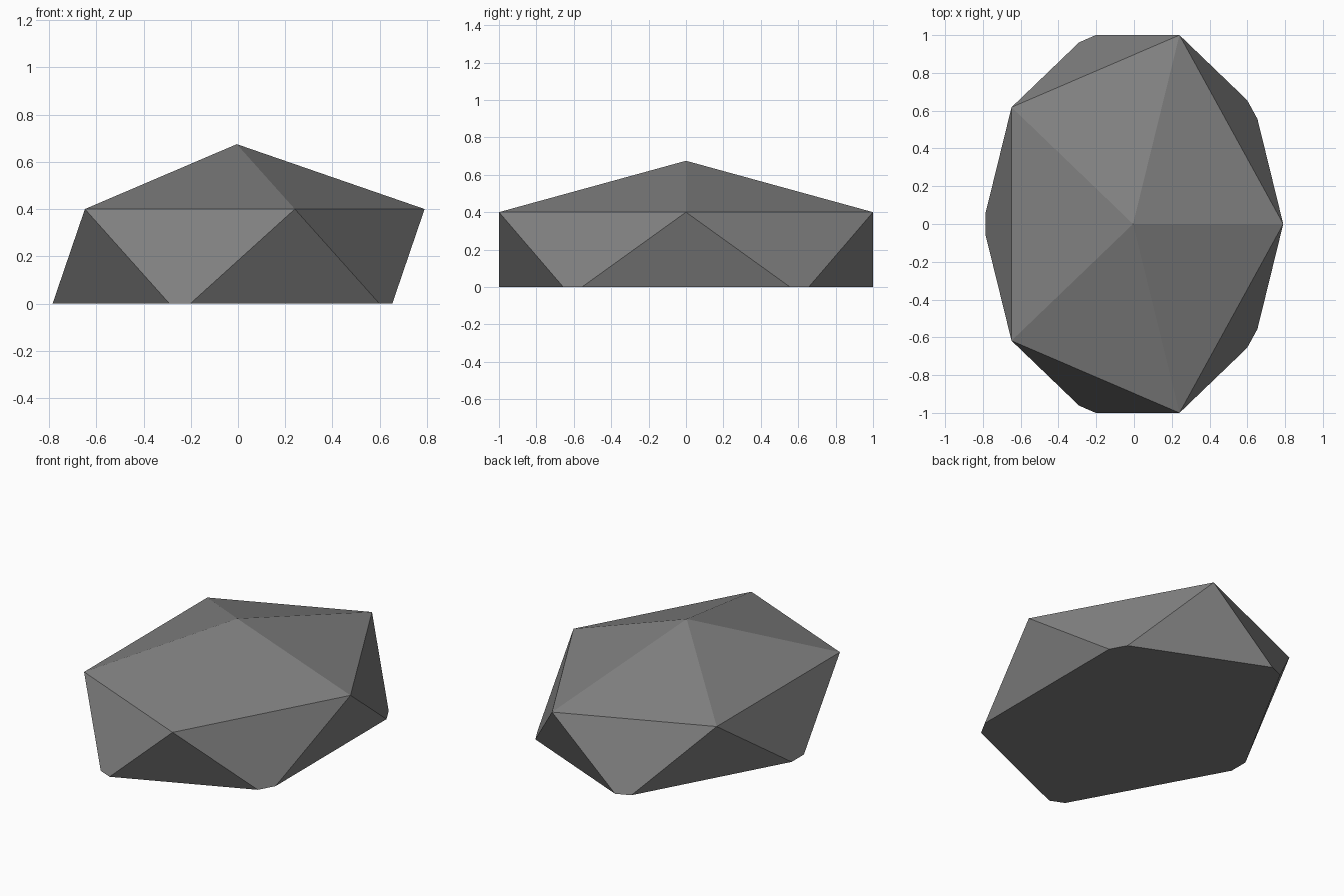
import bpy
import bmesh
from mathutils import Matrix, Vector

cube = bpy.data.objects.get("Cube")
if cube:
    bpy.data.objects.remove(cube, do_unlink=True)

# Stone material
stone = bpy.data.materials.new("stone_grey")
stone.use_nodes = True
grey = (0.22, 0.22, 0.22, 1.0)
stone.diffuse_color = grey
bsdf = next(n for n in stone.node_tree.nodes if n.type == 'BSDF_PRINCIPLED')
bsdf.inputs["Base Color"].default_value = grey
bsdf.inputs["Roughness"].default_value = 0.9

# Rock body: a stretched twenty-sided ball sunk into the ground
bm = bmesh.new()
bmesh.ops.create_icosphere(bm, subdivisions=1, radius=1.0)
place = Matrix.Translation((-0.005, 0, 0.178)) @ Matrix.Diagonal((0.889, 1.1756, 0.497, 1))
bmesh.ops.transform(bm, matrix=place, verts=bm.verts)

# Flat underside: slice off everything below the ground and cap it
cut = bmesh.ops.bisect_plane(
    bm, geom=bm.verts[:] + bm.edges[:] + bm.faces[:],
    plane_co=Vector((0, 0, 0)), plane_no=Vector((0, 0, 1)), clear_inner=True)
rim = [e for e in cut["geom_cut"] if isinstance(e, bmesh.types.BMEdge)]
bmesh.ops.contextual_create(bm, geom=rim)
bmesh.ops.recalc_face_normals(bm, faces=bm.faces)
for face in bm.faces:
    face.smooth = False

mesh = bpy.data.meshes.new("rock")
bm.to_mesh(mesh)
bm.free()
mesh.materials.append(stone)
rock = bpy.data.objects.new("rock", mesh)
bpy.context.collection.objects.link(rock)
